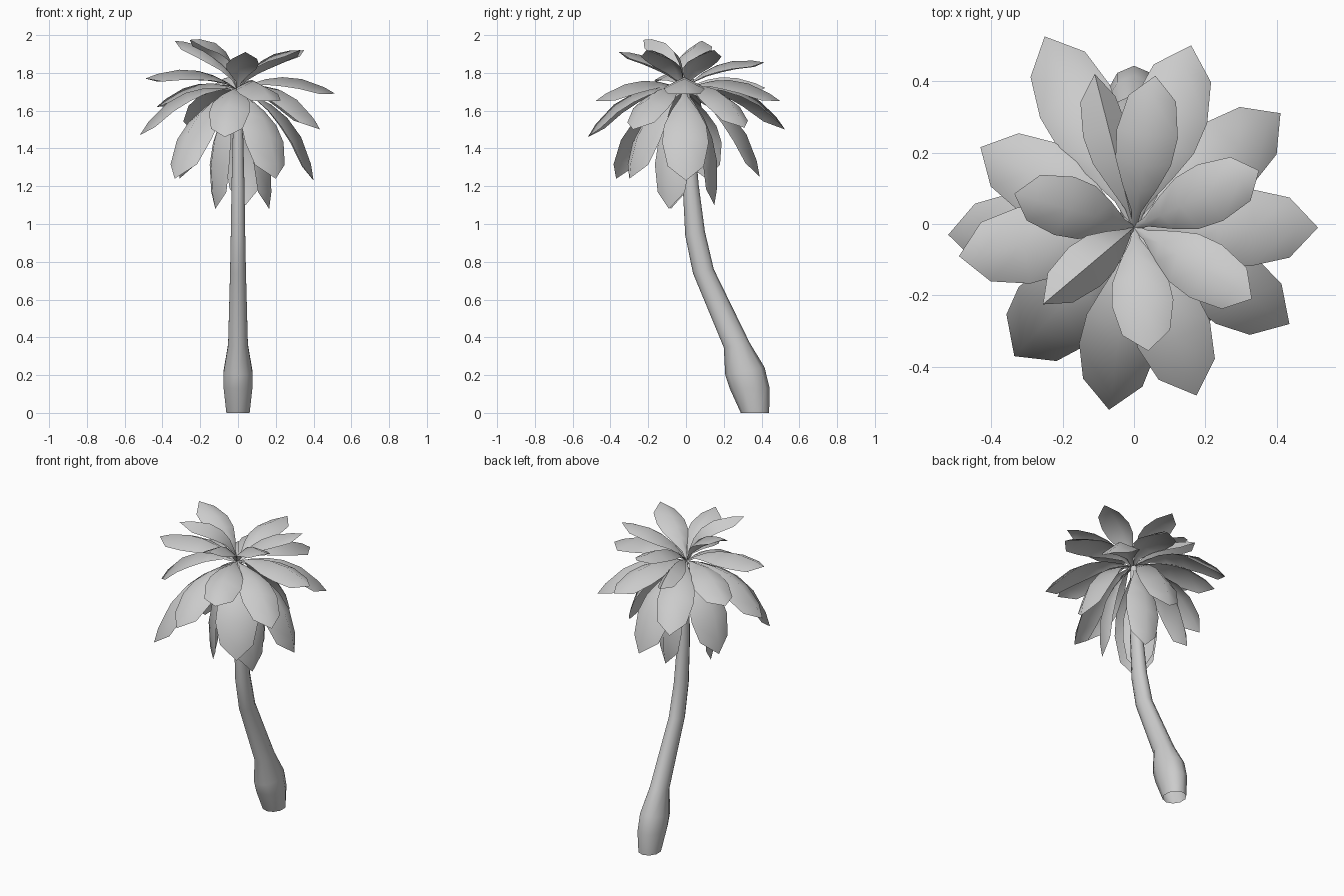
import bpy, bmesh, math
from mathutils import Vector, Matrix

cube = bpy.data.objects.get("Cube")
if cube:
    bpy.data.objects.remove(cube)

grey = bpy.data.materials.new("plain grey")
grey.use_nodes = True
COLOUR = (0.6, 0.6, 0.6, 1)
grey.diffuse_color = COLOUR
grey.node_tree.nodes["Principled BSDF"].inputs["Base Color"].default_value = COLOUR


def finish(name, bm, angle):
    mesh = bpy.data.meshes.new(name)
    bm.to_mesh(mesh)
    bm.free()
    mesh.materials.append(grey)
    obj = bpy.data.objects.new(name, mesh)
    bpy.context.collection.objects.link(obj)
    bpy.ops.object.select_all(action="DESELECT")
    obj.select_set(True)
    bpy.context.view_layer.objects.active = obj
    bpy.ops.object.shade_smooth_by_angle(angle=math.radians(angle))


# Leaning trunk, open at the foot: rings of (y, z, half width, half depth)
SIDES = 10
RINGS = [(.365, 0, .065, .075), (.337, .13, .08, .106), (.312, .22, .08, .104),
         (.268, .36, .055, .068), (.092, .75, .044, .055), (.048, .95, .04, .052),
         (.025, 1.2, .036, .042), (.012, 1.5, .028, .03), (0, 1.7, .02, .02)]
bm = bmesh.new()
loops = []
for y, z, rx, ry in RINGS:
    angles = [math.tau * (i + .5) / SIDES for i in range(SIDES)]
    # the raised rings tilt with the lean
    loops.append([bm.verts.new((rx * math.cos(a), y + ry * math.sin(a),
                                z + (.2 * ry * math.sin(a) if z > .2 else 0)))
                  for a in angles])
for low, high in zip(loops, loops[1:]):
    for i in range(SIDES):
        j = (i + 1) % SIDES
        bm.faces.new((low[i], low[j], high[j], high[i]))
bm.faces.new(loops[-1])
finish("trunk", bm, 50)

# Fronds: folded blades that arch from the crown to a tip
CROWN = Vector((0, -.01, 1.71))
BLADE = [(0, .008), (.12, .018), (.28, .062), (.45, .098), (.65, .108), (.88, .084), (1, 0)]


def frond(name, tip, width=1.0, arch=.16, roll=0.0, fold=.5):
    span = Vector(tip) - CROWN
    heading = math.atan2(span.y, span.x)
    side = Vector((-math.sin(heading), math.cos(heading), 0))
    bulge = span.cross(side).normalized() * span.length * arch
    bm = bmesh.new()
    rows = []
    for t, half in BLADE:
        middle = CROWN + span * t + bulge * 4 * t * (1 - t)
        tangent = (span + bulge * 4 * (1 - 2 * t)).normalized()
        across = Matrix.Rotation(roll * min(1, t * 2), 3, tangent) @ side
        normal = tangent.cross(across)
        half *= width
        if half:
            rows.append([bm.verts.new(middle + across * half * s - normal * half * fold * abs(s))
                         for s in (-1, 0, 1)])
        else:
            end = bm.verts.new(middle)
    for a, b in zip(rows, rows[1:]):
        for i in range(2):
            bm.faces.new((a[i], b[i], b[i + 1], a[i + 1]))
    last = rows[-1]
    bm.faces.new((last[0], end, last[1]))
    bm.faces.new((last[1], end, last[2]))
    finish(name, bm, 60)


# Tiers of (width, arch, tips)
TIERS = {
    "upper_frond": (.8, .15, [(.35, .15, 1.92), (.06, .415, 1.855),
                              (.04, -.355, 1.91), (.33, -.21, 1.92)]),
    "middle_frond": (1.0, .15, [(.515, -.01, 1.69), (.16, .50, 1.65), (-.43, .215, 1.62),
                                (-.49, -.09, 1.77), (.175, -.48, 1.65)]),
    "drooping_frond": (1.0, .18, [(.41, .31, 1.51), (-.25, .525, 1.5), (-.52, -.03, 1.47),
                                  (-.07, -.52, 1.46), (.435, -.28, 1.5)]),
    "hanging_frond": (1.14, .17, [(.4, 0, 1.23), (.06, .39, 1.25), (-.31, .11, 1.24),
                                  (-.335, -.37, 1.24), (.2, -.3, 1.24)]),
    "low_frond": (.95, .13, [(.165, -.09, 1.08), (.04, .15, 1.1), (-.12, -.08, 1.08)]),
}
for tier, (width, arch, tips) in TIERS.items():
    for number, tip in enumerate(tips, 1):
        frond(f"{tier}_{number}", tip, width, arch)

# Twisted fronds at the top of the crown
frond("twisted_frond_1", (-.255, -.225, 1.975), .65, .25, -.1, .8)
frond("twisted_frond_2", (-.11, .42, 1.72), .6, .14, .2, .9)
frond("twisted_frond_3", (-.335, .085, 1.97), .8, .17, -.12)
